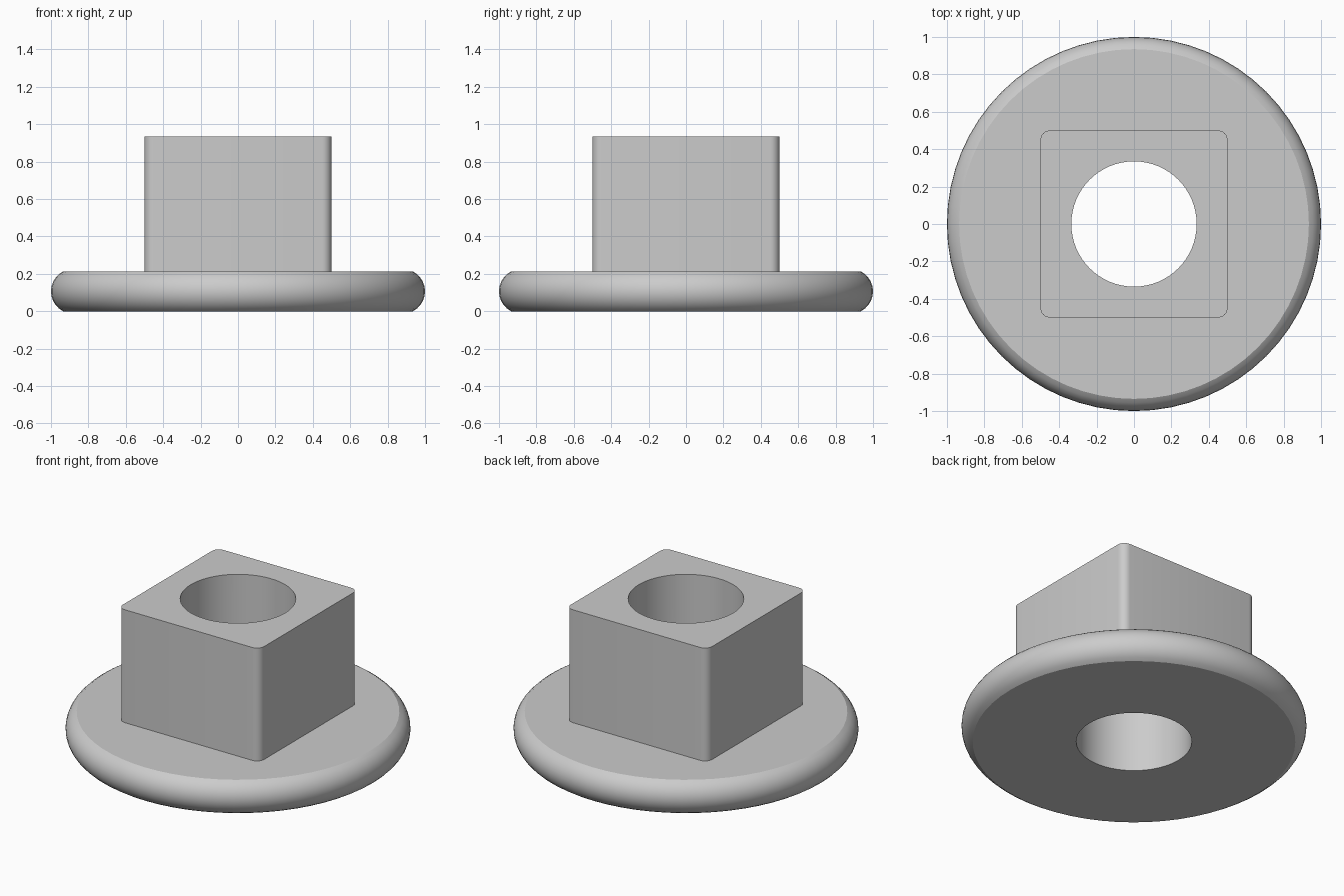
import bpy, bmesh, math

cube = bpy.data.objects.get("Cube")
if cube:
    bpy.data.objects.remove(cube, do_unlink=True)

SIDES = 64
HOLE = 0.335
FLANGE_TOP = 0.213
POST_TOP = 0.935

grey = bpy.data.materials.new("plain_grey")
grey.use_nodes = True
colour = (0.6, 0.6, 0.6, 1)
grey.diffuse_color = colour
grey.node_tree.nodes["Principled BSDF"].inputs["Base Color"].default_value = colour


def add_object(name, bm):
    bmesh.ops.recalc_face_normals(bm, faces=bm.faces)
    mesh = bpy.data.meshes.new(name)
    bm.to_mesh(mesh)
    bm.free()
    obj = bpy.data.objects.new(name, mesh)
    bpy.context.collection.objects.link(obj)
    mesh.materials.append(grey)
    return obj


def make_active(obj):
    bpy.ops.object.select_all(action='DESELECT')
    obj.select_set(True)
    bpy.context.view_layer.objects.active = obj


def smooth(obj):
    make_active(obj)
    bpy.ops.object.shade_smooth_by_angle(angle=math.radians(25))


# Round flange: bulging rim and central hole, turned from one profile
half, inner = FLANGE_TOP / 2, 0.935
bulge = 1 - inner
radius = (half ** 2 + bulge ** 2) / (2 * bulge)
sweep = math.asin(half / radius)
steps = 10
profile = [(HOLE, 0)]
for i in range(steps + 1):
    a = sweep * (2 * i / steps - 1)
    profile.append((1 - radius + radius * math.cos(a), half + radius * math.sin(a)))
profile.append((HOLE, FLANGE_TOP))

bm = bmesh.new()
verts = [bm.verts.new((r, 0, z)) for r, z in profile]
edges = [bm.edges.new((v, verts[i - 1])) for i, v in enumerate(verts)]
bmesh.ops.spin(bm, geom=verts + edges, cent=(0, 0, 0), axis=(0, 0, 1),
               angle=math.tau, steps=SIDES, use_merge=True)
bmesh.ops.remove_doubles(bm, verts=bm.verts, dist=0.0001)
flange = add_object("round_flange", bm)
smooth(flange)

# Square post with rounded upright corners
bm = bmesh.new()
bmesh.ops.create_cube(bm, size=1)
for v in bm.verts:
    v.co.z = POST_TOP if v.co.z > 0 else FLANGE_TOP
upright = [e for e in bm.edges if abs(e.verts[0].co.z - e.verts[1].co.z) > 0.1]
bmesh.ops.bevel(bm, geom=upright, offset=0.05, segments=6, profile=0.5,
                affect='EDGES')
post = add_object("square_post", bm)

# Bore through the post
bm = bmesh.new()
bmesh.ops.create_cone(bm, cap_ends=True, segments=SIDES, radius1=HOLE,
                      radius2=HOLE, depth=3)
cutter = add_object("bore_cutter", bm)
cutter.hide_render = True
bore = post.modifiers.new("bore", 'BOOLEAN')
bore.operation = 'DIFFERENCE'
bore.solver = 'EXACT'
bore.object = cutter
make_active(post)
bpy.ops.object.modifier_apply(modifier=bore.name)
bpy.data.objects.remove(cutter, do_unlink=True)
smooth(post)
